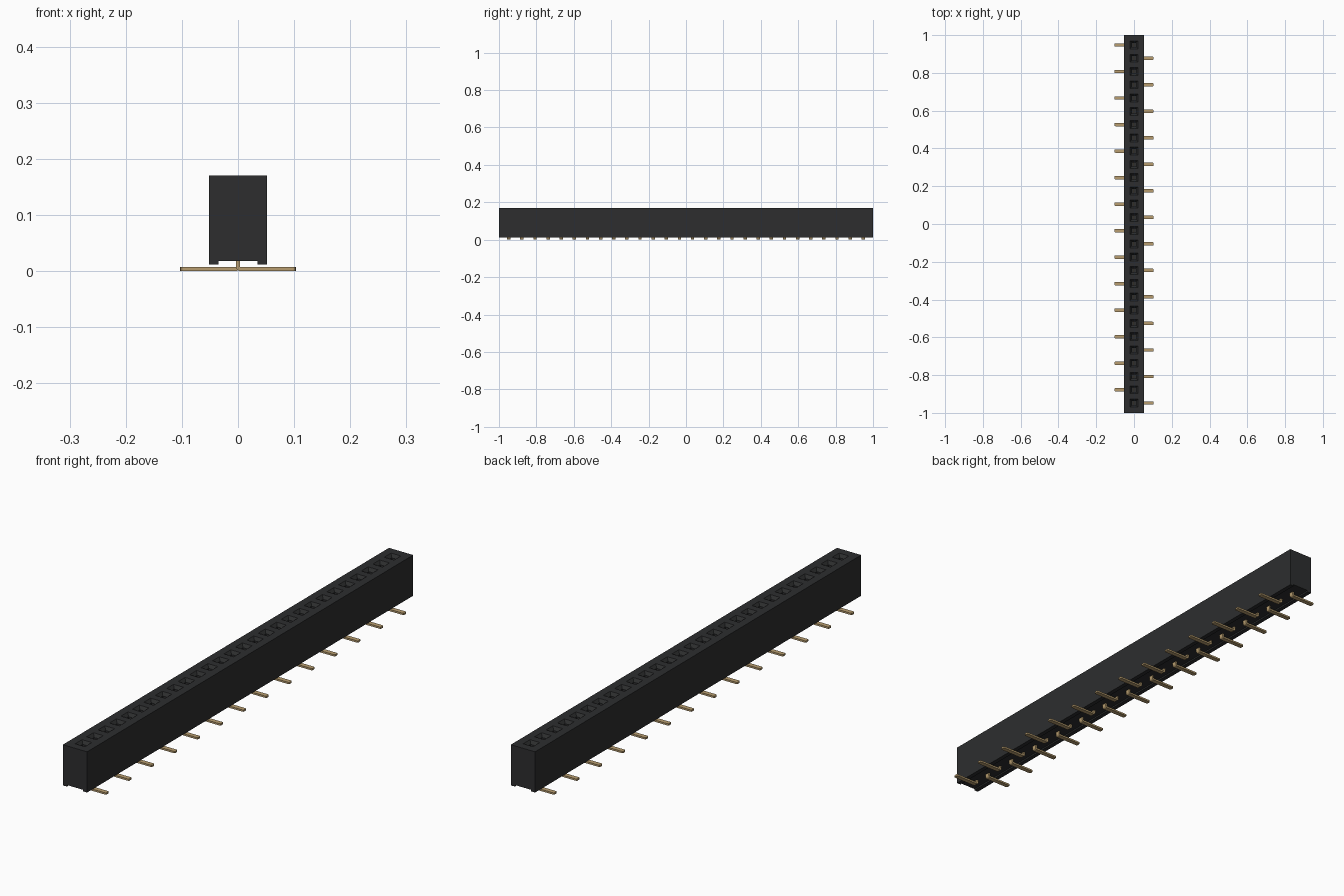
import bpy, bmesh, math

if "Cube" in bpy.data.objects:
    bpy.data.objects.remove(bpy.data.objects["Cube"], do_unlink=True)

COUNT, PITCH = 28, 0.0702
HALF_HOLE, HALF_THROAT = 0.021, 0.011
TOP, BASE, FLOOR = 0.17, 0.012, 0.06
ROWS = [(i - (COUNT - 1) / 2) * PITCH for i in range(COUNT)]


def material(name, colour):
    mat = bpy.data.materials.new(name)
    mat.use_nodes = True
    mat.diffuse_color = (*colour, 1)
    mat.node_tree.nodes["Principled BSDF"].inputs["Base Color"].default_value = (*colour, 1)
    return mat


def finish(name, bm, mat):
    bmesh.ops.recalc_face_normals(bm, faces=bm.faces[:])
    mesh = bpy.data.meshes.new(name)
    bm.to_mesh(mesh)
    bm.free()
    mesh.materials.append(mat)
    obj = bpy.data.objects.new(name, mesh)
    bpy.context.collection.objects.link(obj)
    return obj


black = material("black plastic", (0.026, 0.027, 0.028))
gold = material("gold metal", (0.48, 0.34, 0.16))

# Housing: channelled cross-section swept along y, sliced at every socket edge
half = [(HALF_HOLE, TOP), (0.052, TOP), (0.052, BASE), (0.035, BASE), (0.035, 0.018)]
profile = half + [(-x, z) for x, z in reversed(half)]
slices = [-1] + [y + s * HALF_HOLE for y in ROWS for s in (-1, 1)] + [1]
bm = bmesh.new()
rings = [[bm.verts.new((x, y, z)) for x, z in profile] for y in slices]
n = len(profile)
sockets = []
for k, (a, b) in enumerate(zip(rings, rings[1:])):
    for i in range(n):
        j = (i + 1) % n
        corners = (a[i], a[j], b[j], b[i])
        if i == n - 1 and k % 2:
            sockets.append(corners)
        else:
            bm.faces.new(corners)
for ring in (rings[0], rings[-1]):
    bm.faces.new(ring)

# Sockets: sloping funnel, straight throat and floor
for rim, y in zip(sockets, ROWS):
    loop = rim
    for z in (TOP - 0.012, FLOOR):
        lower = [bm.verts.new((math.copysign(HALF_THROAT, v.co.x),
                               y + math.copysign(HALF_THROAT, v.co.y - y), z)) for v in rim]
        for i in range(4):
            j = (i + 1) % 4
            bm.faces.new((loop[i], loop[j], lower[j], lower[i]))
        loop = lower
    bm.faces.new(loop)
finish("housing", bm, black)

# Pin outline: upright post bent into a flat foot, pointing along +x
T, R = 0.0035, 0.0045
path = [(0, FLOOR + 0.01, 1, 0)]
for step in range(6):
    a = math.pi / 2 * step / 5
    path.append((R - R * math.cos(a), T + R - R * math.sin(a), math.cos(a), math.sin(a)))
path.append((0.103, T, 0, 1))
outline = [(x + nx * T, z + nz * T) for x, z, nx, nz in path]
outline += [(x - nx * T, z - nz * T) for x, z, nx, nz in reversed(path)]

# Pins alternate sides along the row
for i, y in enumerate(ROWS):
    side = 1 if i % 2 == 0 else -1
    bm = bmesh.new()
    front, back = ([bm.verts.new((side * x, y + w, z)) for x, z in outline] for w in (-0.009, 0.009))
    m = len(outline)
    for p in range(m):
        q = (p + 1) % m
        bm.faces.new((front[p], front[q], back[q], back[p]))
    bm.faces.new(front)
    bm.faces.new(back)
    # Chamfer the foot tip's corners
    tip = [e for e in bm.edges if all(abs(v.co.x) > 0.1 for v in e.verts)
           and abs(e.verts[0].co.z - e.verts[1].co.z) > T]
    bmesh.ops.bevel(bm, geom=tip, offset=0.004, segments=2, profile=0.5, affect='EDGES')
    finish(f"pin_{i + 1}", bm, gold)
